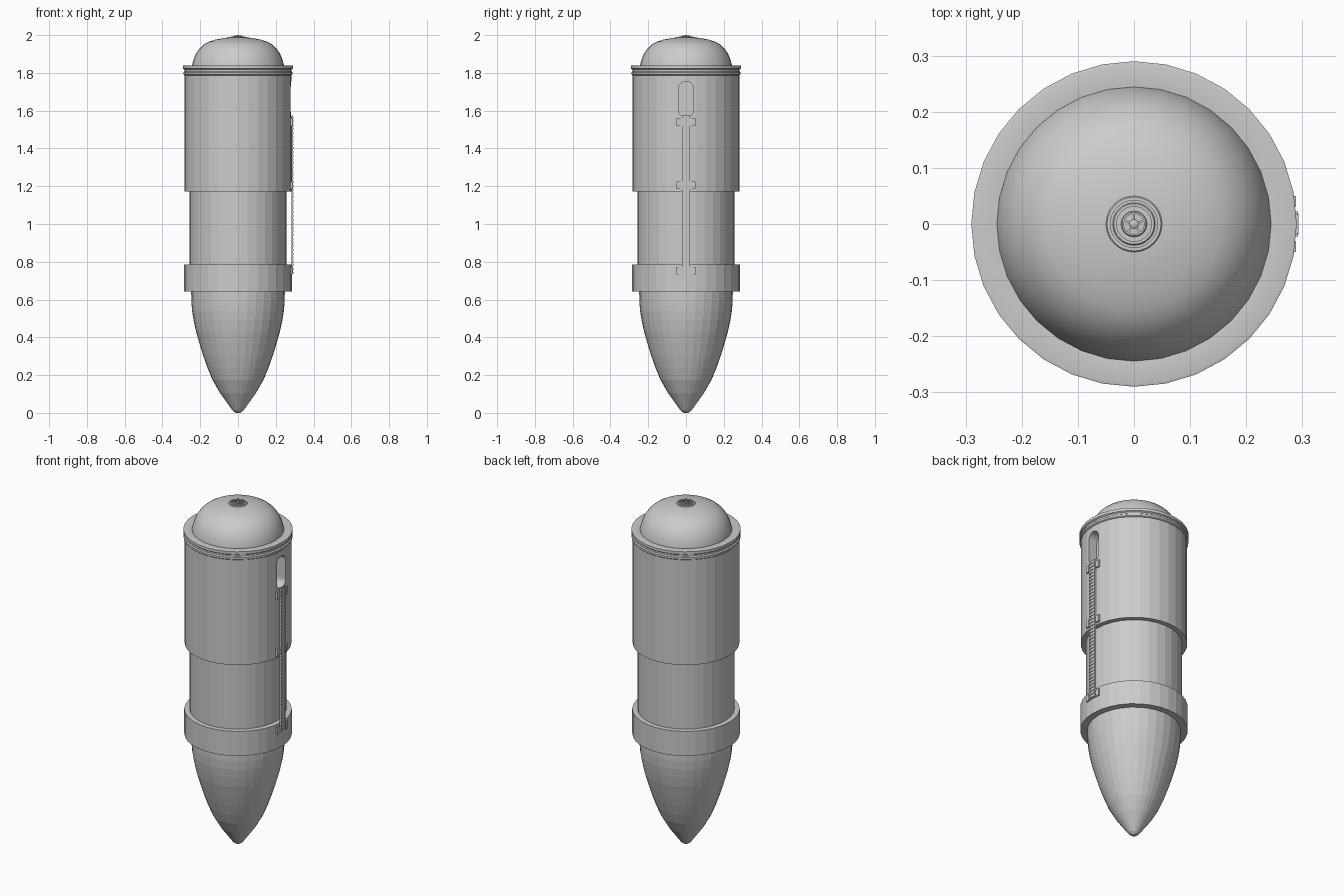
import bpy, bmesh
from math import sin, cos, pi, radians

if "Cube" in bpy.data.objects:
    bpy.data.objects.remove(bpy.data.objects["Cube"])

SIDES = 32


def finish(name, bm, smooth=None):
    bmesh.ops.recalc_face_normals(bm, faces=bm.faces)
    me = bpy.data.meshes.new(name)
    bm.to_mesh(me)
    bm.free()
    ob = bpy.data.objects.new(name, me)
    bpy.context.collection.objects.link(ob)
    if smooth:
        bpy.ops.object.select_all(action='DESELECT')
        bpy.context.view_layer.objects.active = ob
        ob.select_set(True)
        bpy.ops.object.shade_smooth_by_angle(angle=radians(smooth))
    return ob


def lathe(name, profile, smooth=None, closed=False):
    """Revolve (radius, z) points; open profiles get flat end caps."""
    bm = bmesh.new()
    rings = [[bm.verts.new((r * cos(2 * pi * i / SIDES), r * sin(2 * pi * i / SIDES), z))
              for i in range(SIDES)] for r, z in profile]
    pairs = list(zip(rings, rings[1:]))
    if closed:
        pairs.append((rings[-1], rings[0]))
    else:
        bm.faces.new(rings[0])
        bm.faces.new(rings[-1])
    for a, b in pairs:
        for i in range(SIDES):
            j = (i + 1) % SIDES
            bm.faces.new((a[i], a[j], b[j], b[i]))
    return finish(name, bm, smooth)


def add_box(bm, x, y, z):
    """Box from (min, max) ranges."""
    vs = bmesh.ops.create_cube(bm, size=1)['verts']
    for v in vs:
        v.co = [a[0] + (c + 0.5) * (a[1] - a[0]) for a, c in zip((x, y, z), v.co)]
    return vs


# Pointed lower body
lathe('nose_cone', [(0.012, 0), (0.028, 0.012), (0.05, 0.042), (0.095, 0.105), (0.135, 0.175),
                    (0.162, 0.24), (0.185, 0.305), (0.205, 0.37), (0.222, 0.43),
                    (0.235, 0.49), (0.243, 0.54), (0.247, 0.59), (0.248, 0.66)])

# Cylindrical body sections
lathe('lower_collar', [(0.24, 0.642), (0.285, 0.642), (0.285, 0.785), (0.24, 0.785)], closed=True)
lathe('inner_tube', [(0.256, 0.65), (0.256, 1.18)])
sleeve = lathe('outer_sleeve', [(0.283, 1.172), (0.283, 1.80)])

# Grooved rim
lathe('top_rim', [(0.24, 1.785), (0.283, 1.787), (0.289, 1.792), (0.289, 1.803), (0.283, 1.808),
                  (0.283, 1.817), (0.29, 1.822), (0.29, 1.838), (0.284, 1.84), (0.24, 1.835)],
      smooth=40, closed=True)

# Domed cap
lathe('dome_cap', [(0.246, 1.82), (0.244, 1.84), (0.235, 1.873), (0.222, 1.903), (0.203, 1.93),
                   (0.18, 1.951), (0.155, 1.965), (0.12, 1.976), (0.08, 1.984), (0.05, 1.988)],
      smooth=40)

# Slot with a rounded top, sunk into the sleeve
bm = bmesh.new()
outline = [(0.04 * cos(pi * i / 12), 1.715 + 0.04 * sin(pi * i / 12)) for i in range(13)]
outline += [(0.04 * cos(pi + pi * i / 12), 1.605 + 0.04 * sin(pi + pi * i / 12)) for i in range(13)]
face = bm.faces.new([bm.verts.new((0.225, y, z)) for y, z in outline])
new = bmesh.ops.extrude_face_region(bm, geom=[face])['geom']
bmesh.ops.translate(bm, vec=(0.1, 0, 0), verts=[v for v in new if isinstance(v, bmesh.types.BMVert)])
cutter = finish('slot_cutter', bm)
cutter.hide_render = True
mod = sleeve.modifiers.new('slot', 'BOOLEAN')
mod.operation = 'DIFFERENCE'
mod.object = cutter
mod.solver = 'EXACT'
bpy.context.view_layer.objects.active = sleeve
bpy.ops.object.modifier_apply(modifier=mod.name)
bpy.data.objects.remove(cutter)

# Toothed strip running down the right side
bm = bmesh.new()
add_box(bm, (0.283, 0.289), (-0.018, 0.018), (0.735, 1.575))
for s in (-1, 1):
    add_box(bm, (0.283, 0.292), (s * 0.019 - 0.003, s * 0.019 + 0.003), (0.735, 1.575))
for i in range(42):
    z = 0.737 + i * 0.02
    add_box(bm, (0.284, 0.293), (-0.0185, 0.0185), (z, z + 0.01))
finish('toothed_strip', bm)

# Brackets holding the strip: a plate with a lip at each end
bm = bmesh.new()
for z in (1.54, 1.205, 0.752):
    add_box(bm, (0.26, 0.286), (-0.05, 0.05), (z - 0.02, z + 0.02))
    for s in (-1, 1):
        add_box(bm, (0.26, 0.289), (s * 0.04 - 0.01, s * 0.04 + 0.01), (z - 0.02, z + 0.02))
finish('strip_brackets', bm)

# Round vent on the dome: stepped rings, hub and spokes
for n, (r0, r1, top) in enumerate([(0.042, 0.05, 1.991), (0.031, 0.038, 1.993), (0.018, 0.023, 1.997)]):
    lathe(f'vent_ring_{n + 1}', [(r0, 1.98), (r1, 1.98), (r1, top - 0.002), (r1 - 0.002, top), (r0, top)],
          smooth=40, closed=True)
lathe('vent_hub', [(0.008, 1.98), (0.008, 1.997), (0.004, 2.0)], smooth=40)
bm = bmesh.new()
for k in range(5):
    vs = add_box(bm, (0.006, 0.02), (-0.002, 0.002), (1.984, 1.995))
    for v in vs:
        a = pi / 2 + k * 2 * pi / 5
        x, y = v.co.x, v.co.y
        v.co.x, v.co.y = x * cos(a) - y * sin(a), x * sin(a) + y * cos(a)
finish('vent_spokes', bm)
